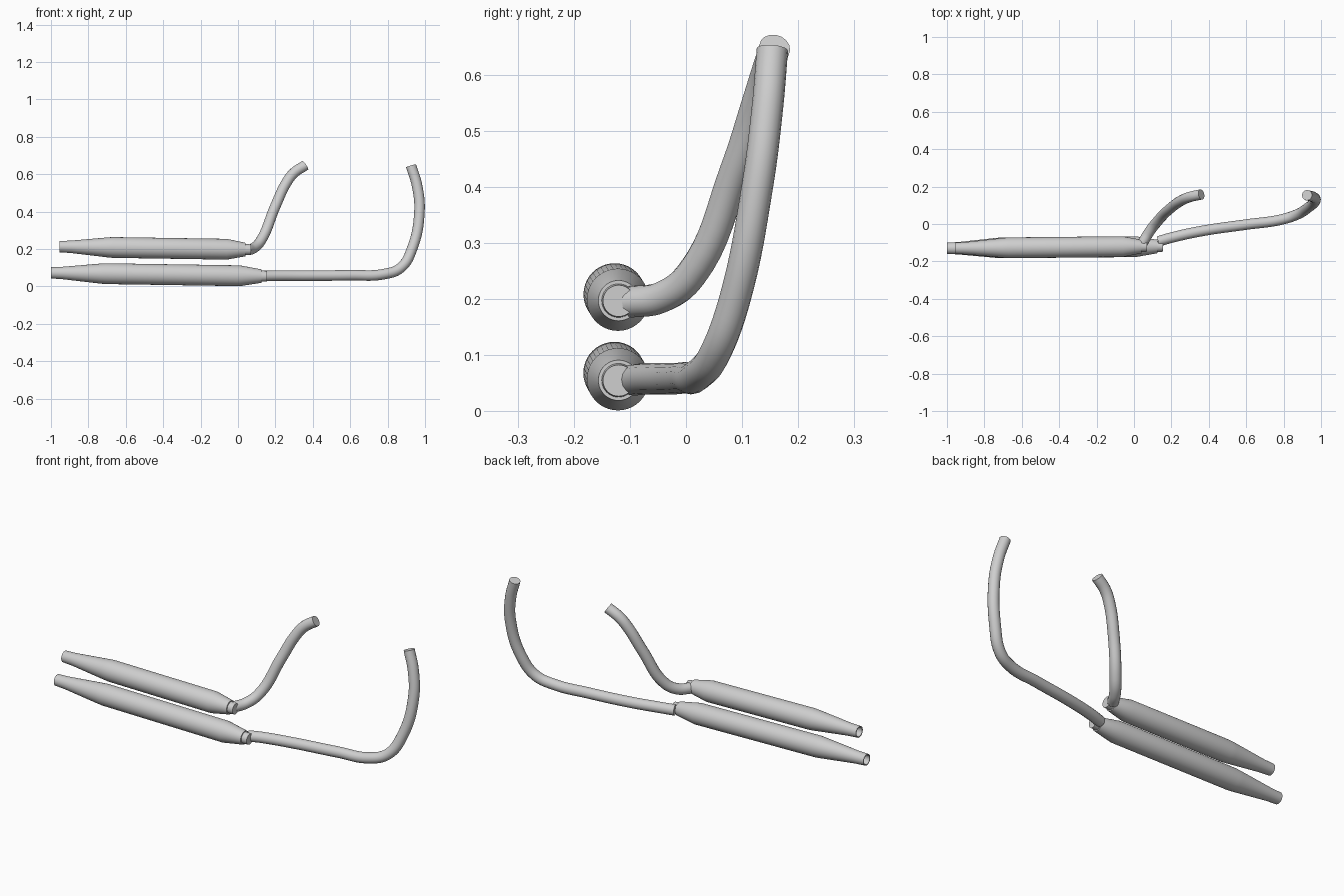
import bpy, bmesh, math
from mathutils import Vector

cube = bpy.data.objects.get("Cube")
if cube:
    bpy.data.objects.remove(cube, do_unlink=True)

metal = bpy.data.materials.new("light_grey_metal")
COLOUR = (0.62, 0.62, 0.62, 1)
metal.diffuse_color = COLOUR
metal.use_nodes = True
metal.node_tree.nodes["Principled BSDF"].inputs["Base Color"].default_value = COLOUR

SIDES = 40


def finish(obj):
    obj.data.materials.clear()
    obj.data.materials.append(metal)
    bpy.ops.object.select_all(action='DESELECT')
    obj.select_set(True)
    bpy.context.view_layer.objects.active = obj
    bpy.ops.object.shade_smooth_by_angle(angle=math.radians(25))


def muffler(name, tail, front, profile):
    """Turned body along a slightly sloping axis; profile = (x, radius)."""
    tail, front = Vector(tail), Vector(front)
    bm = bmesh.new()
    rings = []
    for x, r in profile:
        c = tail.lerp(front, (x - tail.x) / (front.x - tail.x))
        rings.append([bm.verts.new((x, c.y + r * math.cos(a), c.z + r * math.sin(a)))
                      for a in (2 * math.pi * i / SIDES for i in range(SIDES))])
    for a, b in zip(rings, rings[1:]):
        for i in range(SIDES):
            j = (i + 1) % SIDES
            bm.faces.new((a[i], a[j], b[j], b[i]))
    bm.faces.new(rings[0])
    bm.faces.new(rings[-1])
    bmesh.ops.recalc_face_normals(bm, faces=bm.faces)
    mesh = bpy.data.meshes.new(name)
    bm.to_mesh(mesh)
    bm.free()
    obj = bpy.data.objects.new(name, mesh)
    bpy.context.collection.objects.link(obj)
    finish(obj)


def pipe(name, points, radius):
    """Capped round tube along a smooth path."""
    curve = bpy.data.curves.new(name + "_path", 'CURVE')
    curve.dimensions = '3D'
    curve.bevel_depth = radius
    curve.bevel_resolution = 6
    curve.resolution_u = 8
    curve.use_fill_caps = True
    spline = curve.splines.new('BEZIER')
    spline.bezier_points.add(len(points) - 1)
    for bp, co in zip(spline.bezier_points, points):
        bp.co = co
        bp.handle_left_type = bp.handle_right_type = 'AUTO'
    path = bpy.data.objects.new(name + "_path", curve)
    bpy.context.collection.objects.link(path)
    bpy.context.view_layer.update()
    graph = bpy.context.evaluated_depsgraph_get()
    mesh = bpy.data.meshes.new_from_object(path.evaluated_get(graph))
    bpy.data.objects.remove(path, do_unlink=True)
    obj = bpy.data.objects.new(name, mesh)
    bpy.context.collection.objects.link(obj)
    finish(obj)


def turned_profile(start, shoulder, neck, end):
    """Hollow tail, tapered shoulders, straight body and a stepped front collar."""
    return [(start + 0.2, 0.025), (start, 0.025), (start, 0.03), (start + 0.06, 0.033),
            (shoulder - 0.03, 0.053), (shoulder, 0.0555), (neck, 0.0555),
            (end - 0.03, 0.036), (end - 0.03, 0.030), (end, 0.028)]


# Mufflers
muffler("lower_muffler", (-1, -0.13, 0.073), (0.155, -0.12, 0.055),
        turned_profile(-1, -0.71, 0.01, 0.155))
muffler("upper_muffler", (-0.955, -0.13, 0.213), (0.07, -0.12, 0.197),
        turned_profile(-0.955, -0.67, -0.06, 0.07))

# Header pipes
pipe("lower_header_pipe", [
    (0.13, -0.093, 0.056), (0.2, -0.073, 0.058), (0.36, -0.038, 0.058),
    (0.6, -0.003, 0.06), (0.78, 0.022, 0.066), (0.87, 0.05, 0.1),
    (0.93, 0.087, 0.2), (0.97, 0.127, 0.4), (0.957, 0.145, 0.54),
    (0.925, 0.154, 0.645)], 0.028)
pipe("upper_header_pipe", [
    (0.047, -0.1, 0.195), (0.08, -0.045, 0.203), (0.122, 0.01, 0.245),
    (0.2, 0.088, 0.43), (0.262, 0.13, 0.56), (0.3, 0.145, 0.608),
    (0.36, 0.158, 0.648)], 0.028)
